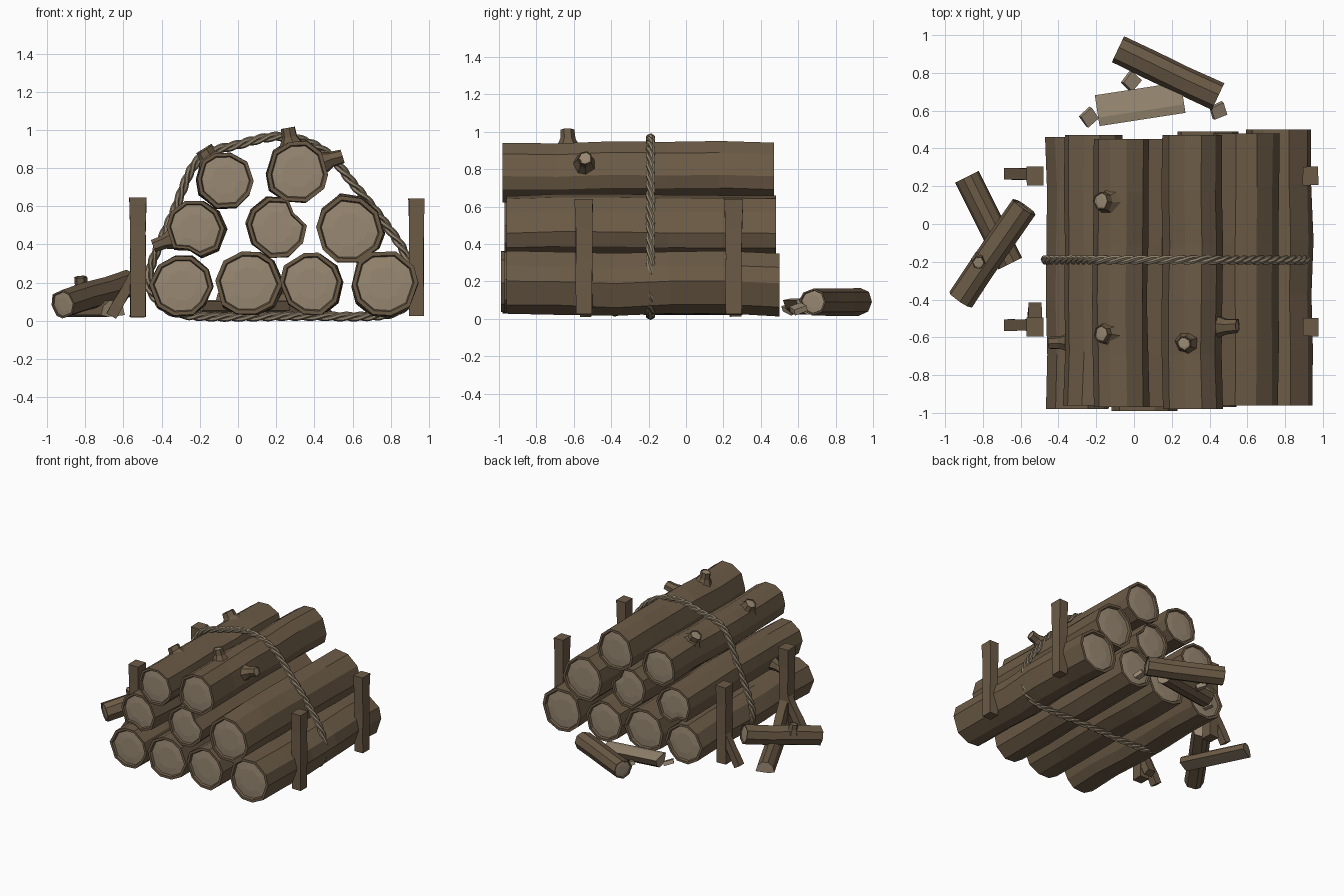
import bpy, bmesh, math, random
from mathutils import Vector

random.seed(4)
cube = bpy.data.objects.get("Cube")
if cube:
    bpy.data.objects.remove(cube)


def material(name, rgb):
    m = bpy.data.materials.new(name)
    m.use_nodes = True
    m.diffuse_color = (*rgb, 1)
    m.node_tree.nodes["Principled BSDF"].inputs["Base Color"].default_value = (*rgb, 1)
    return m


BARK = material("bark", (0.15, 0.105, 0.062))
WOOD = material("cut wood", (0.32, 0.25, 0.17))
ROPE = material("rope fibre", (0.27, 0.215, 0.145))


def finish(name, bm, mats):
    bmesh.ops.recalc_face_normals(bm, faces=bm.faces)
    mesh = bpy.data.meshes.new(name)
    bm.to_mesh(mesh)
    bm.free()
    for m in mats:
        mesh.materials.append(m)
    obj = bpy.data.objects.new(name, mesh)
    bpy.context.collection.objects.link(obj)
    return obj


def frame(direction):
    d = direction.normalized()
    ref = Vector((0, 0, 1)) if abs(d.z) < 0.9 else Vector((0, 1, 0))
    u = d.cross(ref).normalized()
    return d, u, u.cross(d)


def bridge(bm, a, b, mat=0):
    n = len(a)
    for i in range(n):
        f = bm.faces.new((a[i], a[(i + 1) % n], b[(i + 1) % n], b[i]))
        f.material_index = mat


def log(name, start, end, radius, sides=10, rings=6, rough=0.04, taper=1.0,
        notch=None, flare=1.0):
    """Rough trunk with a bark rim and a recessed cut face at both ends."""
    start, end = Vector(start), Vector(end)
    d, u, v = frame(end - start)
    bm = bmesh.new()
    angles = [math.tau * (i + random.uniform(-0.2, 0.2)) / sides for i in range(sides)]
    lobes = [1 + random.uniform(-rough, rough) for _ in range(sides)]
    if notch is not None:
        lobes[notch] = 0.72

    def ring(centre, r, wobble):
        return [bm.verts.new(centre + (u * math.cos(a) + v * math.sin(a)) * r * k
                             * (1 + random.uniform(-wobble, wobble)))
                for a, k in zip(angles, lobes)]

    trunk = []
    for j in range(rings):
        t = j / (rings - 1)
        r = radius * (1 + (taper - 1) * t) * (flare if j == 0 else 1)
        sway = (u * random.uniform(-1, 1) + v * random.uniform(-1, 1)) * radius * rough
        trunk.append(ring(start.lerp(end, t) + sway, r, rough * 0.5))
    for a, b in zip(trunk, trunk[1:]):
        bridge(bm, a, b)
    for outer, sign in ((trunk[0], 1), (trunk[-1], -1)):
        mid = sum((p.co for p in outer), Vector()) / sides
        inward = d * sign * radius
        loops = [outer]
        for scale, depth, mat in ((0.88, 0, 0), (0.84, 0.1, 0), (0.5, 0.07, 1)):
            loop = [bm.verts.new(mid + (p.co - mid) * scale + inward * depth) for p in outer]
            bridge(bm, loops[-1], loop, mat)
            loops.append(loop)
        bm.faces.new(loops[-1]).material_index = 1
    return finish(name, bm, (BARK, WOOD))


def beam(name, start, end, width, depth, rough=0.1, rings=5):
    """Hewn square timber with a slightly wider head."""
    start, end = Vector(start), Vector(end)
    d, u, v = frame(end - start)
    bm = bmesh.new()
    loops = []
    for j in range(rings):
        t = j / (rings - 1)
        k = 1.12 if j == rings - 1 else 1.0
        loops.append([bm.verts.new(start.lerp(end, t)
                      + u * sx * depth / 2 * k * random.uniform(1 - rough, 1 + rough)
                      + v * sy * width / 2 * k * random.uniform(1 - rough, 1 + rough))
                      for sx, sy in ((-1, -1), (1, -1), (1, 1), (-1, 1))])
    for a, b in zip(loops, loops[1:]):
        bridge(bm, a, b)
    bm.faces.new(loops[0])
    bm.faces.new(loops[-1])
    return finish(name, bm, (BARK,))


def split_log(name, start, end, width, height, flat_up):
    """Half trunk: split face in cut wood, the round side in bark."""
    start, end = Vector(start), Vector(end)
    d, u, v = frame(end - start)
    side = 1 if flat_up else -1
    arc = [(math.cos(math.pi * i / 5), -math.sin(math.pi * i / 5)) for i in range(6)]
    arc.insert(0, (0.45, 0.12))
    arc.insert(0, (-0.35, 0.06))
    bm = bmesh.new()
    a, b = [[bm.verts.new(p + u * x * width / 2 + v * y * height * side) for x, y in arc]
            for p in (start, end)]
    bridge(bm, a, b)
    for f in (bm.faces.new(a), bm.faces.new(b)):
        f.material_index = 1
    bm.faces.ensure_lookup_table()
    for i in (0, 1, len(arc) - 1):
        bm.faces[i].material_index = 1
    return finish(name, bm, (BARK, WOOD))


# Stacked trunks: x, z, radius, front y, back y, notched side
trunks = [
    (-0.295, 0.185, 0.162, -0.98, 0.46, None), (0.055, 0.19, 0.176, -0.99, 0.45, None),
    (0.39, 0.19, 0.165, -0.97, 0.49, None), (0.765, 0.19, 0.172, -0.96, 0.5, None),
    (-0.22, 0.475, 0.152, -0.96, 0.47, 7), (0.2, 0.49, 0.16, -0.97, 0.45, 1),
    (0.58, 0.485, 0.178, -0.96, 0.48, None),
    (-0.07, 0.735, 0.15, -0.97, 0.45, None), (0.305, 0.785, 0.165, -0.98, 0.47, None)]
for i, (x, z, r, y0, y1, cut) in enumerate(trunks):
    log(f"stacked_log_{i + 1}", (x, y0, z), (x, y1, z), r, notch=cut)

# Sawn branch stubs: trunk index, y, direction angle in degrees, reach, radius
stubs = [(8, -0.63, 100, 0.23, 0.045), (8, -0.54, 18, 0.255, 0.045),
         (7, 0.12, 122, 0.2, 0.055), (7, -0.58, 125, 0.19, 0.055),
         (4, -0.63, 200, 0.24, 0.04)]
for i, (k, y, deg, reach, r) in enumerate(stubs):
    x, z = trunks[k][:2]
    base = trunks[k][2] * 0.8
    c, s = math.cos(math.radians(deg)), math.sin(math.radians(deg))
    log(f"branch_stub_{i + 1}", (x + c * base, y, z + s * base),
        (x + c * reach, y, z + s * reach), r, 7, 3, 0.06, 0.85, flare=1.5)

# Upright stakes, with braces on the right-hand side of the stack
for label, y in (("front", -0.545), ("back", 0.255)):
    beam(f"{label}_left_stake", (0.935, y, 0.025), (0.935, y, 0.64), 0.088, 0.075, 0.06)
    beam(f"{label}_right_stake", (-0.525, y, 0.02), (-0.525, y, 0.645), 0.09, 0.08, 0.06)
    beam(f"{label}_side_brace", (-0.665, y + 0.01, 0.025), (-0.53, y + 0.01, 0.26), 0.055, 0.06)
beam("front_cross_brace", (-0.525, -0.44, 0.03), (-0.525, -0.55, 0.27), 0.055, 0.07)

# Loose pieces lying around
log("loose_log_right", (-0.92, -0.4, 0.09), (-0.58, 0.09, 0.19), 0.075, 8, 4)
log("loose_log_stub", (-0.82, -0.19, 0.15), (-0.825, -0.205, 0.23), 0.035, 6, 3, flare=1.3)
log("loose_log_back", (-0.085, 0.925, 0.09), (0.445, 0.675, 0.09), 0.075, 8, 4)
split_log("split_log_right", (-0.885, 0.25, 0.03), (-0.655, -0.21, 0.03), 0.14, 0.08, False)
split_log("split_log_back", (-0.195, 0.6, 0.1), (0.26, 0.67, 0.1), 0.165, 0.08, True)

# Wood chips
for i, (x, y, turn) in enumerate(((-0.24, 0.565, 0.7), (-0.015, 0.755, 0.9), (0.445, 0.6, 0.4))):
    bm = bmesh.new()
    bmesh.ops.create_cube(bm, size=1)
    for p in bm.verts:
        p.co *= random.uniform(0.85, 1.1)
    chip = finish(f"wood_chip_{i + 1}", bm, (WOOD,))
    chip.scale = (0.075, 0.07, 0.03)
    chip.rotation_euler = (0.35, 0.25, turn)
    chip.location = (x, y, 0.055)

# Twisted rope loop around the stack
loop = [(-0.46, 0.27), (-0.34, 0.56), (-0.21, 0.84), (0.01, 0.925), (0.24, 0.965),
        (0.45, 0.89), (0.61, 0.71), (0.77, 0.51), (0.88, 0.34), (0.91, 0.16),
        (0.79, 0.035), (0.3, 0.025), (-0.27, 0.03), (-0.44, 0.13)]
pts = [Vector((x, -0.19, z)) for x, z in loop]
path = []
for i in range(len(pts)):
    p0, p1, p2, p3 = (pts[(i + k - 1) % len(pts)] for k in range(4))
    steps = max(4, int((p2 - p1).length / 0.012))
    for j in range(steps):
        t = j / steps
        path.append(0.5 * (2 * p1 + (p2 - p0) * t + (2 * p0 - 5 * p1 + 4 * p2 - p3) * t * t
                           + (3 * p1 - p0 - 3 * p2 + p3) * t ** 3))
count, turns, y_axis = len(path), 18, Vector((0, 1, 0))
for strand in range(3):
    bm = bmesh.new()
    centres = []
    for i, p in enumerate(path):
        side = (path[(i + 1) % count] - path[i - 1]).normalized().cross(y_axis)
        a = math.tau * (turns * i / count + strand / 3)
        centres.append(p + (side * math.cos(a) + y_axis * math.sin(a)) * 0.0125)
    tubes = []
    for i, p in enumerate(centres):
        side = (path[(i + 1) % count] - path[i - 1]).normalized().cross(y_axis)
        tubes.append([bm.verts.new(p + (side * math.cos(b) + y_axis * math.sin(b)) * 0.0135)
                      for b in (math.tau * k / 6 for k in range(6))])
    for i in range(count):
        bridge(bm, tubes[i - 1], tubes[i])
    finish(f"rope_strand_{strand + 1}", bm, (ROPE,))
